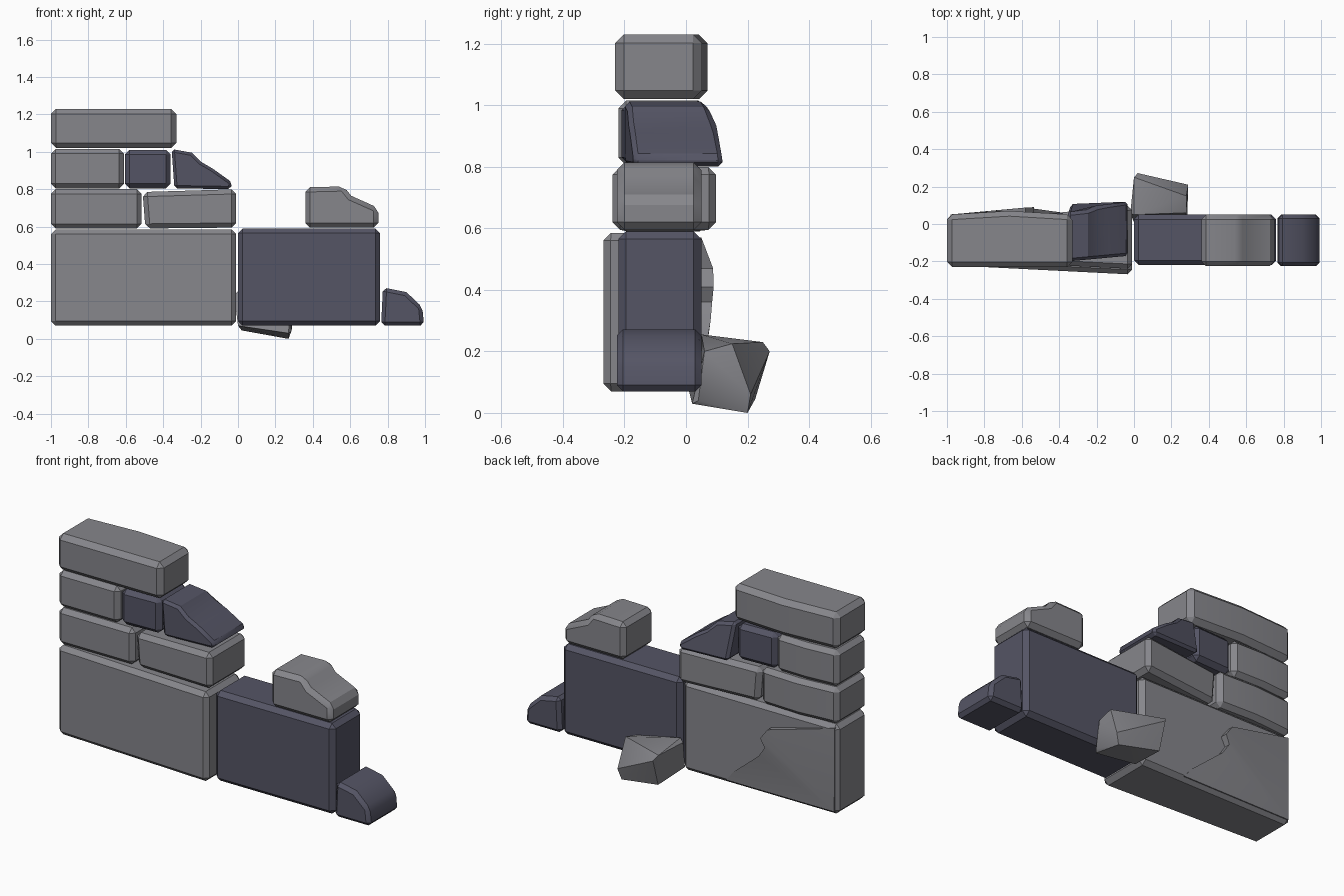
import bpy, bmesh
from math import radians

if "Cube" in bpy.data.objects:
    bpy.data.objects.remove(bpy.data.objects["Cube"])


def material(name, col):
    m = bpy.data.materials.new(name)
    m.diffuse_color = (*col, 1)
    m.use_nodes = True
    m.node_tree.nodes["Principled BSDF"].inputs["Base Color"].default_value = m.diffuse_color
    return m


GREY = material("grey_stone", (0.24, 0.24, 0.26))
DARK = material("dark_stone", (0.09, 0.09, 0.13))


def finish(name, bm, mat, bevel=0.0):
    bmesh.ops.recalc_face_normals(bm, faces=bm.faces)
    if bevel:
        edges = [e for e in bm.edges if e.calc_face_angle(0) > radians(40)]
        bmesh.ops.bevel(bm, geom=edges, offset=bevel, segments=1,
                        profile=0.5, affect='EDGES', clamp_overlap=True)
        bmesh.ops.recalc_face_normals(bm, faces=bm.faces)
    me = bpy.data.meshes.new(name)
    bm.to_mesh(me)
    bm.free()
    ob = bpy.data.objects.new(name, me)
    bpy.context.collection.objects.link(ob)
    me.materials.append(mat)
    bpy.ops.object.select_all(action='DESELECT')
    ob.select_set(True)
    bpy.context.view_layer.objects.active = ob
    bpy.ops.object.shade_smooth_by_angle(angle=radians(32))
    return ob


def stone(name, profile, front, back, mat, bevel=0.025, bulge=0.0, taper=0.0):
    """Extrude an xz profile in y; front/back depths run from left to right end."""
    xs = [p[0] for p in profile]
    zs = [p[1] for p in profile]
    x0, x1, z0, z1 = min(xs), max(xs), min(zs), max(zs)
    bm = bmesh.new()
    rings = []
    for side in (front, back):
        ring = []
        for x, z in profile:
            y = side[0] + (side[1] - side[0]) * (x - x0) / (x1 - x0)
            if side is back:
                y -= taper * ((z - z0) / (z1 - z0)) ** 2
            ring.append(bm.verts.new((x, y, z)))
        rings.append(ring)
        bm.faces.new(ring)
    n = len(profile)
    for i in range(n):
        j = (i + 1) % n
        bm.faces.new((rings[0][i], rings[0][j], rings[1][j], rings[1][i]))
    if bulge:
        cut = bmesh.ops.bisect_plane(
            bm, geom=bm.verts[:] + bm.edges[:] + bm.faces[:],
            plane_co=((x0 + x1) / 2, 0, 0), plane_no=(1, 0, 0))
        for v in cut["geom_cut"]:
            if isinstance(v, bmesh.types.BMVert) and v.co.y > 0:
                v.co.y += bulge
    return finish(name, bm, mat, bevel)


def rect(x0, x1, z0, z1):
    return [(x0, z0), (x1, z0), (x1, z1), (x0, z1)]


# Bottom course
stone("large_left_block", rect(-1, -0.01, 0.07, 0.585), (-0.22, -0.27), (0.05, 0.05), GREY)
stone("large_right_block", rect(0, 0.76, 0.07, 0.59), (-0.22, -0.22), (0.05, 0.05), DARK)
stone("corner_rubble", [(0.765, 0.07), (0.995, 0.07), (0.985, 0.17), (0.9, 0.25), (0.775, 0.275)],
      (-0.225, -0.225), (0.05, 0.05), DARK, 0.02)

# Second course
stone("second_left_block", rect(-1, -0.515, 0.59, 0.8), (-0.22, -0.22), (0.05, 0.06), GREY, bulge=0.015)
stone("second_right_block", [(-0.495, 0.59), (-0.01, 0.595), (-0.01, 0.8), (-0.51, 0.785)],
      (-0.215, -0.24), (0.05, 0.1), GREY)
stone("right_broken_block",
      [(0.36, 0.595), (0.75, 0.595), (0.75, 0.7), (0.605, 0.765), (0.565, 0.815), (0.36, 0.81)],
      (-0.225, -0.225), (0.05, 0.05), GREY, 0.025)

# Third course
stone("third_left_block", rect(-1, -0.61, 0.805, 1.015), (-0.22, -0.22), (0.05, 0.06), GREY, bulge=0.01)
stone("third_middle_block", rect(-0.605, -0.36, 0.805, 1.01), (-0.21, -0.2), (0.05, 0.06), DARK)
stone("third_broken_block",
      [(-0.34, 0.805), (-0.04, 0.8), (-0.03, 0.835), (-0.135, 0.91),
       (-0.195, 0.945), (-0.245, 0.995), (-0.355, 1.015)],
      (-0.2, -0.17), (0.11, 0.12), DARK, 0.015, taper=0.05)

# Top course
stone("top_block", rect(-1, -0.33, 1.02, 1.23), (-0.23, -0.23), (0.05, 0.05), GREY, 0.028, bulge=0.02)

# Broken raised layer on the back of the large left block, fanned from its low corner
outline = [(-0.98, 0.57, 0.05), (-0.58, 0.47, 0.088), (-0.535, 0.41, 0.09),
           (-0.56, 0.36, 0.085), (-0.52, 0.3, 0.08), (-0.34, 0.15, 0.055), (-0.29, 0.09, 0.051)]
bm = bmesh.new()
corner = (-0.98, 0.09)
outer = [bm.verts.new((x, y, z)) for x, z, y in outline]
inner = [bm.verts.new((x, 0.035, z)) for x, z, y in outline]
co, ci = [bm.verts.new((corner[0], y, corner[1])) for y in (0.051, 0.035)]
for i in range(len(outline) - 1):
    bm.faces.new((co, outer[i], outer[i + 1]))
    bm.faces.new((ci, inner[i + 1], inner[i]))
    bm.faces.new((outer[i], inner[i], inner[i + 1], outer[i + 1]))
bm.faces.new((co, ci, inner[0], outer[0]))
bm.faces.new((co, outer[-1], inner[-1], ci))
finish("back_chipped_layer", bm, GREY)

# Fallen rock behind the wall
bm = bmesh.new()
for p in [(-0.02, 0.055, 0.235), (0.0, 0.05, 0.255), (0.0, 0.25, 0.23), (0.02, 0.272, 0.2),
          (0.28, 0.06, 0.2), (0.28, 0.15, 0.225), (0.29, 0.21, 0.06), (0.27, 0.2, 0.0),
          (0.02, 0.225, 0.045), (0.0, 0.01, 0.07), (0.285, 0.04, 0.04), (0.27, 0.02, 0.03)]:
    bm.verts.new(p)
hull = bmesh.ops.convex_hull(bm, input=bm.verts[:])
loose = [v for v in bm.verts if not v.link_faces]
bmesh.ops.delete(bm, geom=loose, context='VERTS')
finish("fallen_rock", bm, GREY)
